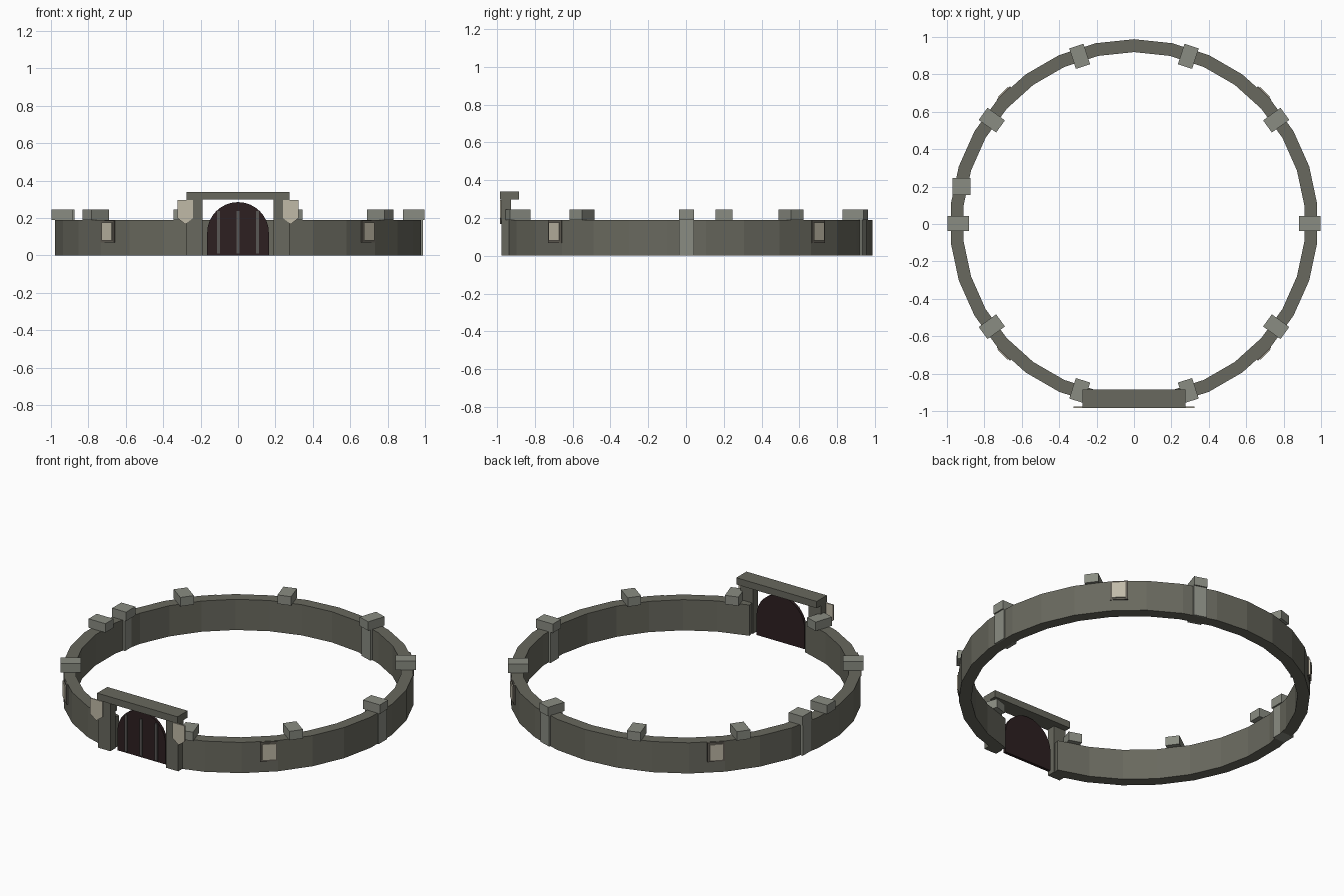
import bpy, bmesh, math
from mathutils import Matrix

if "Cube" in bpy.data.objects:
    bpy.data.objects.remove(bpy.data.objects["Cube"])

CY = 0.003  # ring centre in y


def mat(name, rgb):
    m = bpy.data.materials.new(name)
    m.diffuse_color = (*rgb, 1)
    m.use_nodes = True
    m.node_tree.nodes["Principled BSDF"].inputs["Base Color"].default_value = m.diffuse_color
    return m


STONE = mat("dark stone", (0.140, 0.140, 0.112))
CAP = mat("light stone", (0.255, 0.265, 0.225))
DOOR = mat("dark maroon", (0.026, 0.014, 0.015))
CREAM = mat("cream", (0.53, 0.49, 0.39))
FRAME = mat("brown grey", (0.12, 0.11, 0.09))
BAR = mat("iron", (0.10, 0.095, 0.09))


def finish(name, bm, m):
    bmesh.ops.recalc_face_normals(bm, faces=bm.faces)
    me = bpy.data.meshes.new(name)
    bm.to_mesh(me)
    bm.free()
    me.materials.append(m)
    ob = bpy.data.objects.new(name, me)
    bpy.context.collection.objects.link(ob)
    return ob


def box(name, m, x, y, z, deg=0):
    """Box from (min, max) ranges, turned about the ring centre."""
    bm = bmesh.new()
    bmesh.ops.create_cube(bm, size=1)
    for v in bm.verts:
        for i, (a, b) in enumerate((x, y, z)):
            v.co[i] = a if v.co[i] < 0 else b
    if deg is not None:
        bm.transform(Matrix.Translation((0, CY, 0)) @ Matrix.Rotation(math.radians(deg), 4, 'Z'))
    return finish(name, bm, m)


def plate(name, m, pts, y0, y1):
    """Outline in x-z, given thickness along y."""
    bm = bmesh.new()
    f = bm.faces.new([bm.verts.new((x, y0, z)) for x, z in pts])
    r = bmesh.ops.extrude_face_region(bm, geom=[f])
    for v in r["geom"]:
        if isinstance(v, bmesh.types.BMVert):
            v.co.y = y1
    return finish(name, bm, m)


# Ring wall, open at the front
bm = bmesh.new()
loops = []
for i in range(29):
    a = math.radians(-78 + 12 * i)
    loops.append([bm.verts.new((r * math.cos(a), CY + r * math.sin(a), z))
                  for r, z in ((0.985, 0), (0.985, 0.19), (0.916, 0.19), (0.916, 0))])
for p, q in zip(loops, loops[1:]):
    for k in range(4):
        bm.faces.new((p[k], p[(k + 1) % 4], q[(k + 1) % 4], q[k]))
bm.faces.new(loops[0])
bm.faces.new(loops[-1])
finish("ring_wall", bm, STONE)

# Cap blocks every 36 degrees
for i in range(10):
    box("cap_block", CAP, (0.882, 0.997), (-0.04, 0.04), (0.19, 0.245), 36 * i)

# Full-height pilasters below two of the caps
for d in (0, 72):
    box("pilaster", CAP, (0.897, 0.989), (-0.04, 0.04), (0, 0.2), d)

# Extra square-set post on the left
box("side_post_cap", CAP, (-0.97, -0.875), (0.155, 0.245), (0.19, 0.245), None)
box("side_post", CAP, (-0.968, -0.885), (0.16, 0.24), (0, 0.2), None)

# Framed wall panels on the diagonals
for d in (45, 135, 225, 315):
    box("panel_frame", FRAME, (0.96, 0.988), (-0.05, 0.05), (0.068, 0.188), d)
    box("panel", CREAM, (0.98, 0.994), (-0.038, 0.038), (0.08, 0.176), d)

# Gate: pillars, lintel and shields
for s in (-1, 1):
    box("gate_pillar", STONE, sorted((s * 0.19, s * 0.275)), (-0.977, -0.925), (0, 0.3), None)
    w, c = 0.042, s * 0.282
    plate("shield", CREAM, [(c - w, 0.296), (c + w, 0.296), (c + w, 0.2),
                            (c, 0.167), (c - w, 0.2)], -0.984, -0.976)
box("gate_lintel", STONE, (-0.275, 0.275), (-0.984, -0.885), (0.298, 0.34), None)

# Arched door with bars
arch = [(0.165 * math.cos(math.pi * i / 16), 0.12 + 0.165 * math.sin(math.pi * i / 16))
        for i in range(17)]
plate("arched_door", DOOR, [(-0.165, 0), (0.165, 0)] + arch, -0.943, -0.925)
for x in (-0.103, 0, 0.103):
    box("door_bar", BAR, (x - 0.008, x + 0.008), (-0.951, -0.942), (0.01, 0.238), None)
